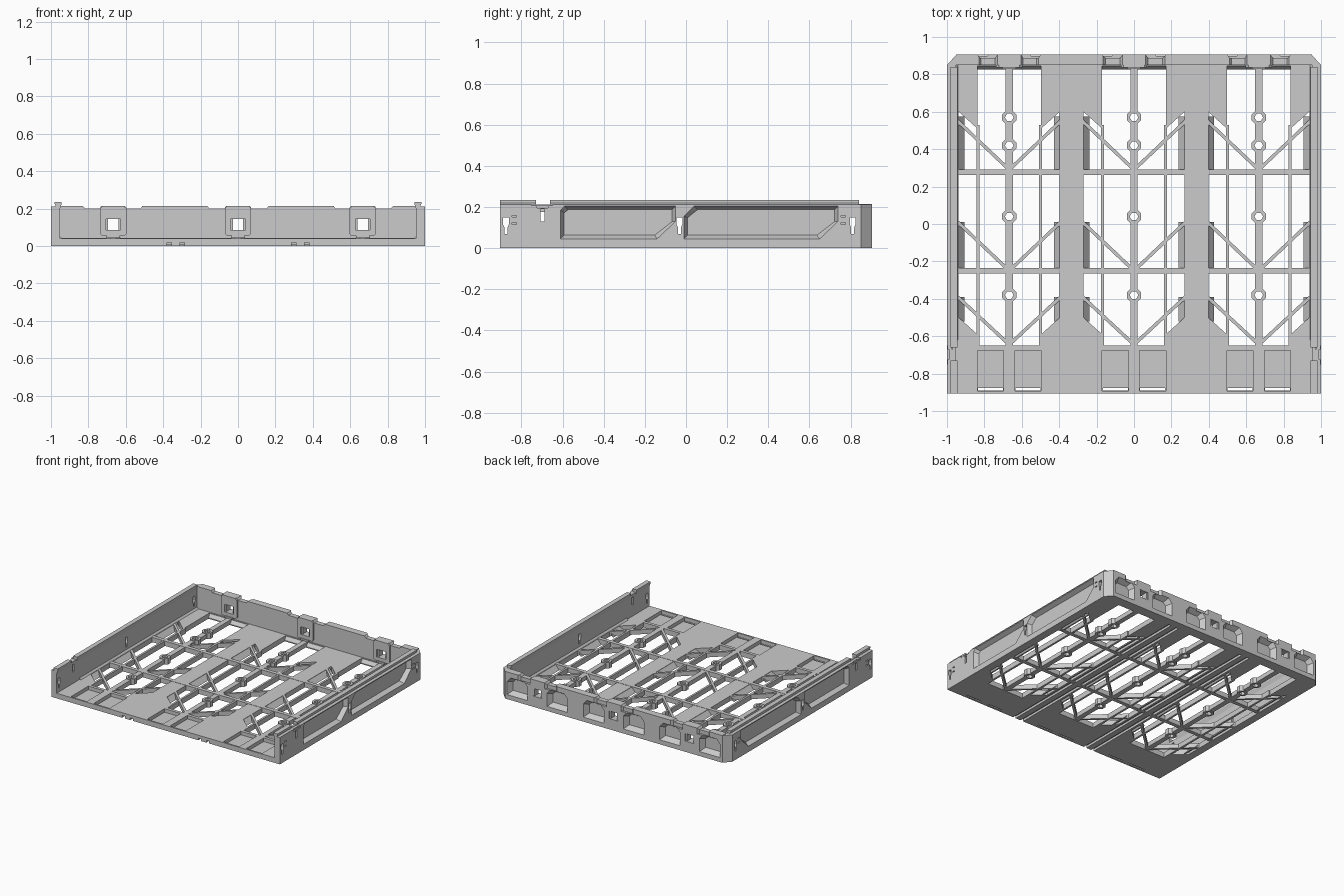
import bpy, bmesh, math

if "Cube" in bpy.data.objects:
    bpy.data.objects.remove(bpy.data.objects["Cube"])

CELLS = (-0.667, 0.0, 0.667)
T = 0.04  # floor height


def prism(name, pts, lo, hi, axis='z', pts2=None):
    """Extrude a 2D outline along an axis; pts2 gives a tapered far end."""
    place = {'z': lambda a, b, h: (a, b, h),
             'y': lambda a, b, h: (a, h, b),
             'x': lambda a, b, h: (h, a, b)}[axis]
    bm = bmesh.new()
    v1 = [bm.verts.new(place(a, b, lo)) for a, b in pts]
    v2 = [bm.verts.new(place(a, b, hi)) for a, b in (pts2 or pts)]
    bm.faces.new(v1)
    bm.faces.new(v2[::-1])
    n = len(pts)
    for i in range(n):
        j = (i + 1) % n
        bm.faces.new((v1[i], v2[i], v2[j], v1[j]))
    bmesh.ops.recalc_face_normals(bm, faces=bm.faces)
    me = bpy.data.meshes.new(name)
    bm.to_mesh(me)
    bm.free()
    ob = bpy.data.objects.new(name, me)
    bpy.context.collection.objects.link(ob)
    return ob


def rect(a0, a1, b0, b1):
    return [(a0, b0), (a1, b0), (a1, b1), (a0, b1)]


def box(name, x0, x1, y0, y1, z0, z1):
    return prism(name, rect(x0, x1, y0, y1), z0, z1)


def inset(pts, d):
    """Shrink an outline towards its bounding box centre by about d."""
    xs, ys = [p[0] for p in pts], [p[1] for p in pts]
    cx, cy = (min(xs) + max(xs)) / 2, (min(ys) + max(ys)) / 2
    sx, sy = 1 - 2 * d / (max(xs) - min(xs)), 1 - 2 * d / (max(ys) - min(ys))
    return [(cx + (x - cx) * sx, cy + (y - cy) * sy) for x, y in pts]


def ngon(cx, cy, r, n, rot=0.0):
    return [(cx + r * math.cos(rot + 2 * math.pi * i / n),
             cy + r * math.sin(rot + 2 * math.pi * i / n)) for i in range(n)]


def cut(ob, cutters):
    bpy.context.view_layer.objects.active = ob
    for c in cutters:
        c.hide_render = True
        m = ob.modifiers.new("cut", 'BOOLEAN')
        m.operation, m.solver, m.object = 'DIFFERENCE', 'EXACT', c
        bpy.ops.object.modifier_apply(modifier=m.name)
        bpy.data.objects.remove(c)


def mirror_x(ob):
    ob.modifiers.new("mirror", 'MIRROR').use_axis = (True, False, False)


def strut(name, x0, y0, x1, y1, w, z0, z1):
    d = math.hypot(x1 - x0, y1 - y0)
    nx, ny = -(y1 - y0) / d * w / 2, (x1 - x0) / d * w / 2
    return prism(name, [(x0 + nx, y0 + ny), (x1 + nx, y1 + ny),
                        (x1 - nx, y1 - ny), (x0 - nx, y0 - ny)], z0, z1)


# Floor plate with three large openings, front pockets, slots and grooves below
floor = prism("floor_plate", [(-0.99, -0.905), (0.99, -0.905), (0.99, 0.84),
                              (0.94, 0.895), (-0.94, 0.895), (-0.99, 0.84)], 0, T)
half = [(0.17, -0.65), (0.17, -0.59), (0.27, -0.5), (0.27, 0.6), (0.17, 0.51), (0.17, 0.845)]
outline = half + [(-x, y) for x, y in reversed(half)]
cutters = []
for c in CELLS:
    cutters.append(prism("c", [(c + x, y) for x, y in outline], -0.1, 0.1))
    for s in (-1, 1):
        a, b = sorted((c + s * 0.03, c + s * 0.17))
        cutters.append(box("c", a, b, -0.892, -0.675, 0.012, 0.1))
        cutters.append(box("c", a + 0.003, b - 0.003, -0.889, -0.877, -0.1, 0.1))
for x in (-0.368, -0.298, 0.298, 0.368):
    cutters.append(box("c", x - 0.012, x + 0.012, -1, 0.84, -0.1, 0.018))
cut(floor, cutters)

# Lattice in each opening
for c in CELLS:
    box("centre_rib", c - 0.02, c + 0.02, -0.66, 0.86, 0.005, T)
    for s in (-1, 1):
        box("side_rib", c + s * 0.168 - 0.008, c + s * 0.168 + 0.008, -0.65, 0.53, 0, T)
        for y0, y1 in ((0.55, 0.29), (0.01, -0.25), (-0.39, -0.645)):
            strut("diagonal_rib", c + s * 0.275, y0, c, y1, 0.018, 0.005, T)
        # slanted lip along the outer edge of the opening
        lip = [(c + s * 0.272, T), (c + s * 0.272, T - 0.008),
               (c + s * 0.248, 0), (c + s * 0.238, 0)]
        for y0, y1 in ((0.28, 0.575), (-0.25, 0.01), (-0.52, -0.39)):
            prism("slanted_lip", lip, y0, y1, 'y')
    # sloped sill against the back wall
    prism("back_sill", [(0.85, 0.04), (0.85, 0), (0.825, 0), (0.825, 0.008)],
          c - 0.17, c + 0.17, 'x')
    # screw bosses
    for y in (0.57, 0.42, 0.04, -0.38):
        boss = prism("screw_boss", ngon(c, y, 0.041, 8, math.pi / 8), 0.0, T + 0.006)
        hole = ngon(c, y, 0.023, 6)
        rib = [o for o in bpy.data.objects if o.name.startswith("centre_rib")][-1]
        for o in (boss, rib):
            cut(o, [prism("c", hole, -0.1, 0.1)])
for y in (0.277, -0.25):
    box("cross_rib", -0.955, 0.955, y - 0.015, y + 0.015, 0.004, T + 0.002)

# Side walls: outer recessed panels and key slots
side = prism("side_wall", [(0.953, -0.905), (1, -0.905), (1, 0.85), (0.953, 0.9)], 0, 0.212)
p1 = [(-0.61, 0.045), (-0.14, 0.045), (-0.05, 0.13), (-0.05, 0.205), (-0.59, 0.205), (-0.61, 0.185)]
p2 = [(-0.01, 0.045), (0.65, 0.045), (0.74, 0.13), (0.74, 0.205), (0.04, 0.205), (-0.01, 0.155)]
cutters = [prism("c", inset(p, 0.018), 0.966, 1.001, 'x', p) for p in (p1, p2)]
for y in (-0.875, -0.032, 0.81):
    cutters.append(prism("c", [(y - 0.007, 0.07), (y + 0.007, 0.07), (y + 0.007, 0.1),
                               (y + 0.014, 0.115), (y + 0.014, 0.15), (y - 0.014, 0.15),
                               (y - 0.014, 0.115), (y - 0.007, 0.1)], 0.9, 1.1, 'x'))
for y in (-0.835, 0.765):
    for z in (0.12, 0.155):
        cutters.append(box("c", 0.99, 1.1, y - 0.011, y + 0.011, z - 0.004, z + 0.004))
cutters.append(box("c", 0.9, 1.1, -0.708, -0.688, 0.13, 0.19))
cutters.append(box("c", 0.97, 1.1, -0.75, -0.65, 0.195, 0.3))
cut(side, cutters)
mirror_x(side)

# Flared top rails, interrupted near the front
rail = [(0.953, 0.195), (0.967, 0.195), (0.98, 0.225), (0.98, 0.235), (0.943, 0.235), (0.943, 0.225)]
for y0, y1 in ((-0.905, -0.73), (-0.66, 0.84)):
    mirror_x(prism("top_rail", rail, y0, y1, 'y'))
mirror_x(box("side_clip", 0.966, 0.99, -0.73, -0.67, 0.175, 0.208))
mirror_x(box("clip_bar", 0.972, 0.998, -0.76, -0.725, 0.19, 0.208))
mirror_x(box("clip_bar", 0.972, 0.998, -0.67, -0.635, 0.19, 0.208))
mirror_x(prism("inner_fillet", [(0.94, T), (0.955, T), (0.955, 0.055)], -0.62, 0.85, 'y'))

# Back wall with a stepped top, cut out from behind by tapered pockets
top = []
for a, b in ((-0.951, -0.83), (-0.73, -0.605), (-0.51, -0.165), (-0.062, 0.062),
             (0.165, 0.51), (0.605, 0.73), (0.83, 0.951)):
    top += [(a - 0.012, 0.2), (a, 0.215), (b, 0.215), (b + 0.012, 0.2)]
top = [(-0.951, 0.215)] + top[2:-2] + [(0.951, 0.215)]
back = prism("back_wall", [(0.951, 0), (-0.951, 0)] + top, 0.85, 0.905, 'y')
cutters = []
for c in CELLS:
    for s in (-1, 1):
        m = c + s * 0.175
        p = [(m - 0.09, 0.035), (m + 0.09, 0.035), (m + 0.09, 0.14),
             (m + 0.06, 0.175), (m - 0.06, 0.175), (m - 0.09, 0.14)]
        cutters.append(prism("c", inset(p, 0.025), 0.864, 0.906, 'y', p))
        # notches in the upper outer edge
        cutters.append(prism("c", [(c + s * 0.075, 0.888), (c + s * 0.155, 0.888),
                                   (c + s * 0.175, 0.91), (c + s * 0.06, 0.91)], 0.17, 0.3))
    cutters.append(box("c", c - 0.04, c + 0.04, 0.8, 1, 0.085, 0.145))
cut(back, cutters)
mirror_x(prism("back_corner", [(0.95, 0.85), (1, 0.85), (0.95, 0.905)], 0, 0.21))

# Raised window frames on the inner face, with a small tab under each
for c in CELLS:
    frame = prism("window_frame", [(c - 0.06, 0.055), (c + 0.06, 0.055), (c + 0.07, 0.065),
                                   (c + 0.07, 0.2), (c + 0.055, 0.215), (c - 0.055, 0.215),
                                   (c - 0.07, 0.2), (c - 0.07, 0.065)], 0.838, 0.852, 'y')
    cut(frame, [box("c", c - 0.04, c + 0.04, 0.8, 1, 0.085, 0.145)])
    for s in (-1, 1):
        box("window_post", c + s * 0.034 - 0.006, c + s * 0.034 + 0.006, 0.85, 0.9, 0.085, 0.145)
    box("frame_tab", c - 0.035, c + 0.035, 0.83, 0.855, 0.045, 0.058)
